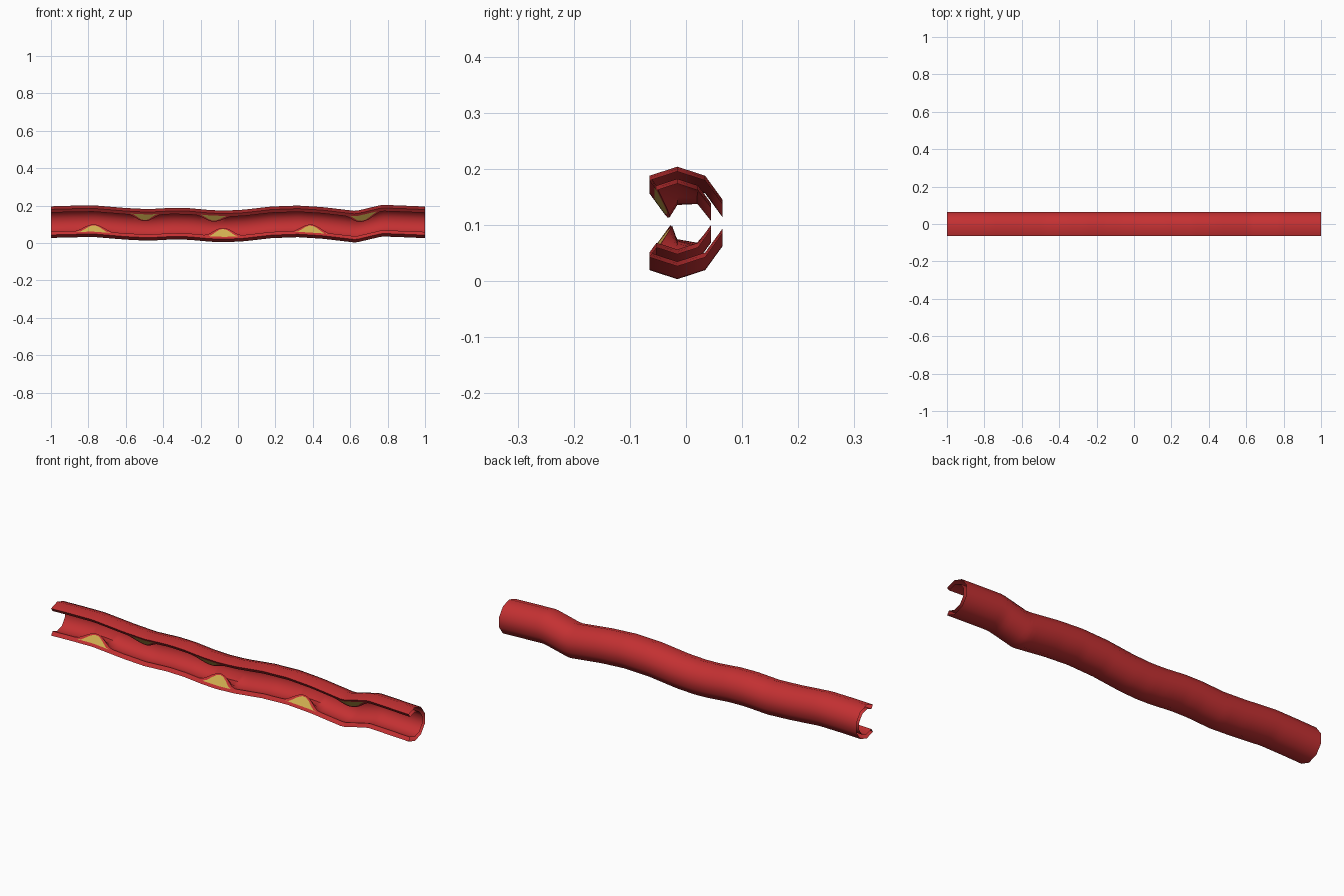
import bpy, bmesh, math

if "Cube" in bpy.data.objects:
    bpy.data.objects.remove(bpy.data.objects["Cube"])

R_OUT, R_MID, R_IN, CY = 0.0845, 0.069, 0.063, -0.0155

# wavy centre line of the vessel: (x, z)
PATH = [(-1, .112), (-.9, .115), (-.77, .117), (-.6, .103), (-.48, .097), (-.35, .104),
        (-.26, .102), (-.15, .092), (-.07, .089), (.03, .094), (.18, .111), (.32, .116),
        (.45, .108), (.63, .087), (.77, .12), (.88, .116), (1, .111)]

# fatty deposits: (x, half width, depth, side) with side 0 = upper cut, 1 = lower cut
DEPOSITS = [(-.77, .10, .043, 1), (-.08, .095, .053, 1), (.39, .095, .048, 1),
            (-.50, .085, .040, 0), (-.13, .090, .034, 0), (.67, .095, .040, 0)]


def material(name, col):
    m = bpy.data.materials.new(name)
    m.diffuse_color = (*col, 1)
    m.use_nodes = True
    m.node_tree.nodes["Principled BSDF"].inputs["Base Color"].default_value = m.diffuse_color
    return m


def centre(x):
    for (x0, z0), (x1, z1) in zip(PATH, PATH[1:]):
        if x <= x1 + 1e-9:
            return z0 + (z1 - z0) * (x - x0) / (x1 - x0)
    return PATH[-1][1]


def bump(x, side, shrink=1.0):
    best = 0.0
    for px, w, d, s in DEPOSITS:
        t = abs(x - px) / (w * shrink)
        if s == side and t < 1:
            best = max(best, d * math.cos(t * math.pi / 2) ** 1.5)
    return best


def point(x, k, r):
    a = math.radians(36 * k)          # angle from the top, towards the back
    return (x, CY + r * math.sin(a), centre(x) + r * math.cos(a))


FADE = {0: 1.0, 1: .5, 2: .08}


def section(x):
    """Closed loop: outer wall, lower cut face, lining, upper cut face."""
    loop = [point(x, k, R_OUT) for k in range(-1, 7)]

    def cut(side, k):
        core = R_MID - max(0.0004, bump(x, side, .8) * .98)
        lining = R_IN - bump(x, side)
        core = max(core, lining + .003)
        return [point(x, k, R_MID), point(x, k, core)]

    loop += cut(1, 6)
    for k in range(6, -2, -1):
        r = R_IN - bump(x, 0) * FADE.get(k + 1, 0) - bump(x, 1) * FADE.get(6 - k, 0)
        loop.append(point(x, k, r))
    loop += cut(0, -1)[::-1]
    return loop


red = material("artery red", (.55, .03, .032))
yellow = material("plaque yellow", (.64, .43, .08))

# vessel wall with the front cut away, open at both ends
bm = bmesh.new()
N = 100
xs = [-1 + 2 * i / N for i in range(N + 1)]
rows = [[bm.verts.new(p) for p in section(x)] for x in xs]
count = len(rows[0])
CORE_STRIPS = {8: 1, count - 2: 0}    # strips on the two cut faces that show plaque
for i in range(N):
    for j in range(count):
        n = (j + 1) % count
        f = bm.faces.new((rows[i][j], rows[i][n], rows[i + 1][n], rows[i + 1][j]))
        f.smooth = True
        if j in CORE_STRIPS:
            side = CORE_STRIPS[j]
            if max(bump(xs[i], side, .8), bump(xs[i + 1], side, .8)) > 0.002:
                f.material_index = 1
bmesh.ops.recalc_face_normals(bm, faces=bm.faces[:])
# make sure the back of the vessel faces outwards
back = max(bm.faces, key=lambda f: f.calc_center_median().y)
if back.normal.y < 0:
    bmesh.ops.reverse_faces(bm, faces=bm.faces[:])

me = bpy.data.meshes.new("artery_wall")
bm.to_mesh(me)
bm.free()
me.materials.append(red)
me.materials.append(yellow)
ob = bpy.data.objects.new("artery_wall", me)
bpy.context.collection.objects.link(ob)
bpy.context.view_layer.objects.active = ob
ob.select_set(True)
bpy.ops.object.shade_smooth_by_angle(angle=math.radians(42))
